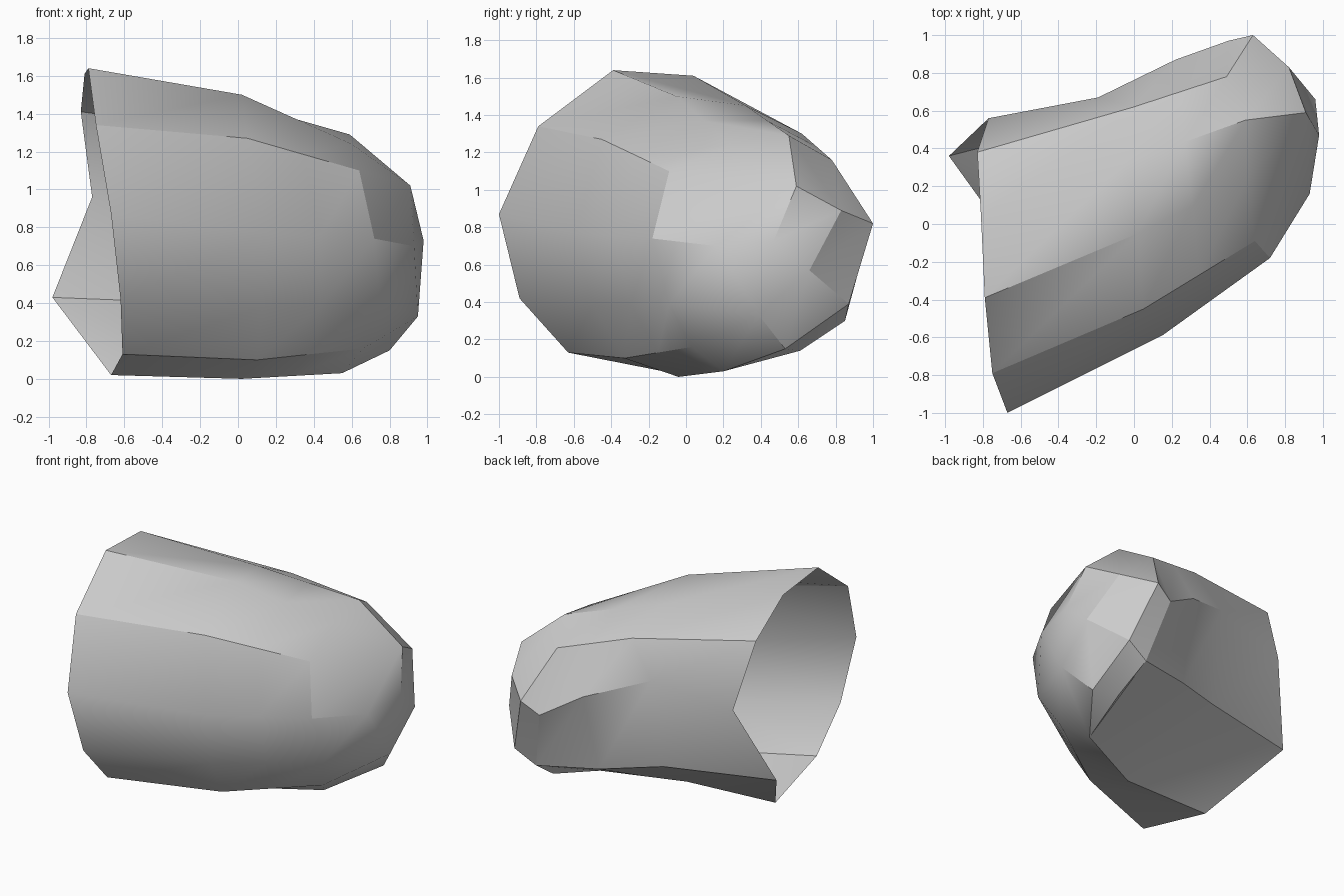
import bpy
import bmesh
import math
from mathutils import Vector

default_cube = bpy.data.objects.get("Cube")
if default_cube:
    bpy.data.objects.remove(default_cube, do_unlink=True)


def flat_material(name, colour):
    """One plain material, visible in viewport and render."""
    material = bpy.data.materials.new(name)
    material.use_nodes = True
    material.diffuse_color = colour
    material.node_tree.nodes["Principled BSDF"].inputs["Base Color"].default_value = colour
    return material


def section(*points):
    return [Vector(p) for p in points]


# Cross-sections of the shell, each starting at the top and running
# down the front, under the bottom and up the back
rim = section(
    (-.79, -.39, 1.64), (-.75, -.79, 1.34), (-.67, -1, .87), (-.62, -.89, .42),
    (-.61, -.63, .13), (-.67, -.07, .02), (-.98, .36, .43), (-.77, .56, .96),
    (-.83, .38, 1.41), (-.81, .04, 1.61))
middle = section(
    (.02, -.05, 1.5), (.05, -.45, 1.27), (.15, -.59, .77), (.13, -.5, .38),
    (.1, -.33, .1), (.02, -.04, 0), (-.21, .56, .4), (-.19, .67, 1.06),
    (0, .62, 1.3), (-.05, .32, 1.45))
shoulder = section(
    (.6, .24, 1.24), (.64, -.09, 1.1), (.72, -.18, .74), (.75, -.09, .39),
    (.66, .03, .16), (.55, .2, .03), (.61, .85, .3), (.5, .97, .74),
    (.49, .78, 1.16), (.59, .55, 1.29))

# The waist lies halfway, apart from the lower front edge and the hollow back
waist = [a.lerp(b, 0.5) for a, b in zip(middle, shoulder)]
waist[4] = Vector((.38, -.15, .13))
waist[6] = Vector((.19, .73, .34))
waist[7] = Vector((.22, .87, .91))

# Corners around the closed end; some of them gather two ribs of the shell
crown, cheek, chin = section((.91, .59, 1.02), (.93, .16, .7), (.95, .39, .33))
heel, flank, tail, brow = section((.8, .53, .15), (.77, .87, .39), (.63, 1, .82), (.82, .83, .89))
end_ring = [crown, crown, cheek, chin, chin, heel, flank, tail, brow, crown]
nose, dimple, underside = section((.98, .47, .73), (.96, .66, .57), (.64, .61, .14))

bm = bmesh.new()
shared = {}


def vertex(point):
    key = tuple(point)
    if key not in shared:
        shared[key] = bm.verts.new(point)
    return shared[key]


def triangle(*points):
    corners = [vertex(p) for p in points]
    if len(set(corners)) == 3:
        bm.faces.new(corners)


def fan(centre, outline):
    for a, b in zip(outline, outline[1:]):
        triangle(centre, a, b)


def bridge(first, second, skip=None):
    """Join two cross-sections with triangles."""
    count = len(first)
    for i in range(count):
        if i == skip:
            continue
        j = (i + 1) % count
        triangle(first[i], first[j], second[i])
        triangle(first[j], second[j], second[i])


# Open-ended shell wall
bridge(rim, middle)
bridge(middle, waist)
bridge(waist, shoulder)
bridge(shoulder, end_ring, skip=5)

# Bulge below the closed end
fan(underside, [shoulder[5], shoulder[6], flank, heel, shoulder[5]])

# Closed end cap around two raised points
fan(nose, [brow, crown, cheek, chin, dimple, brow])
fan(dimple, [chin, heel, flank, tail, brow])

mesh = bpy.data.meshes.new("open_shell")
bm.to_mesh(mesh)
bm.free()
shell = bpy.data.objects.new("open_shell", mesh)
bpy.context.collection.objects.link(shell)
mesh.materials.append(flat_material("light_grey", (.6, .6, .6, 1)))

# Smooth shading that keeps the sharper ridges crisp
bpy.ops.object.select_all(action="DESELECT")
shell.select_set(True)
bpy.context.view_layer.objects.active = shell
bpy.ops.object.shade_smooth_by_angle(angle=math.radians(30))
